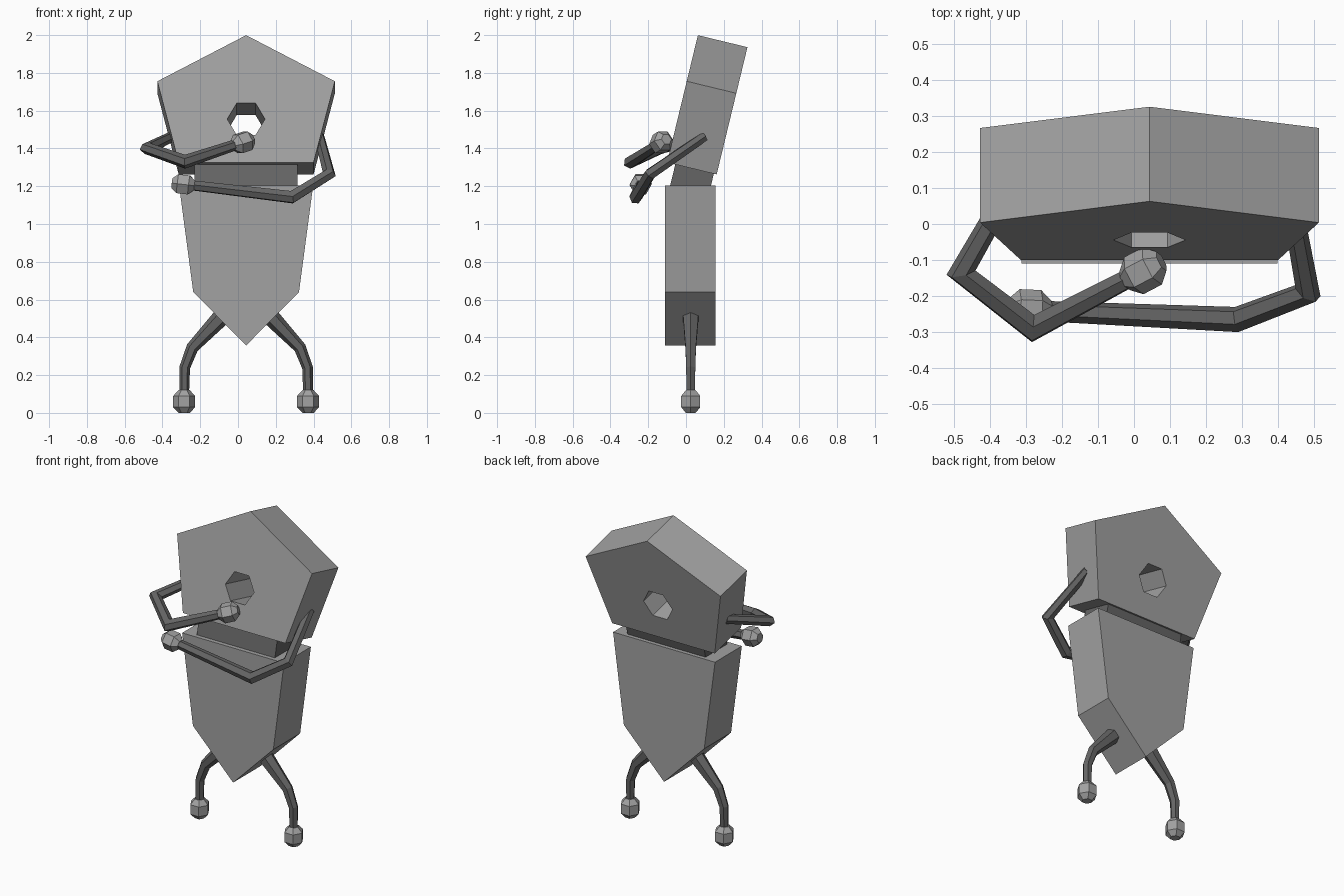
import bpy, bmesh, math
from mathutils import Vector, Matrix

if "Cube" in bpy.data.objects:
    bpy.data.objects.remove(bpy.data.objects["Cube"])

CX = 0.043                       # symmetry line of head, body and legs
TILT = math.radians(-13.6)       # head leans back


def material(name, v):
    m = bpy.data.materials.new(name)
    m.diffuse_color = (v, v, v, 1)
    m.use_nodes = True
    m.node_tree.nodes["Principled BSDF"].inputs["Base Color"].default_value = m.diffuse_color
    return m


LIGHT = material("light grey", 0.36)
DARK = material("dark grey", 0.13)


def finish(name, bm, mat):
    bmesh.ops.recalc_face_normals(bm, faces=bm.faces)
    me = bpy.data.meshes.new(name)
    bm.to_mesh(me)
    bm.free()
    me.materials.append(mat)
    ob = bpy.data.objects.new(name, me)
    bpy.context.collection.objects.link(ob)
    return ob


def prism(name, pts, y0, y1, mat, loc, tilt=0.0):
    """Profile in x/z pushed through from y0 to y1."""
    bm = bmesh.new()
    f = bm.faces.new([bm.verts.new((x, y0, z)) for x, z in pts])
    ext = bmesh.ops.extrude_face_region(bm, geom=[f])["geom"]
    moved = [v for v in ext if isinstance(v, bmesh.types.BMVert)]
    bmesh.ops.translate(bm, verts=moved, vec=(0, y1 - y0, 0))
    # extruding may leave or remove the starting cap: make sure it is closed
    bmesh.ops.holes_fill(bm, edges=[e for e in bm.edges if e.is_boundary], sides=0)
    bm.transform(Matrix.Translation(loc) @ Matrix.Rotation(tilt, 4, "X"))
    return finish(name, bm, mat)


def tube(name, path, radii, mat, ref, sides=6):
    """Six-sided mitred tube along a path."""
    P = [Vector(p) for p in path]
    segs = [(b - a).normalized() for a, b in zip(P, P[1:])]
    bm = bmesh.new()
    u = Vector(ref).cross(segs[0]).normalized()
    v = segs[0].cross(u)
    angles = [2 * math.pi * i / sides for i in range(sides)]
    offs = [u * math.cos(a) + v * math.sin(a) for a in angles]
    rings = []
    for i, p in enumerate(P):
        t = segs[max(i - 1, 0)]
        out = segs[min(i, len(segs) - 1)]
        n = (t + out).normalized()
        offs = [o - t * o.dot(t) for o in offs]            # square to segment
        offs = [o - t * (o.dot(n) / t.dot(n)) for o in offs]  # onto mitre plane
        rings.append([bm.verts.new(p + o * radii[i]) for o in offs])
    for a, b in zip(rings, rings[1:]):
        for i in range(sides):
            j = (i + 1) % sides
            bm.faces.new((a[i], a[j], b[j], b[i]))
    bm.faces.new(rings[0])
    bm.faces.new(rings[-1])
    return finish(name, bm, mat)


def knob(name, centre, axis, ref):
    """Faceted ball for hands and feet."""
    c, d = Vector(centre), Vector(axis).normalized()
    tube(name, [c + d * k for k in (-0.06, -0.03, 0.03, 0.06)],
         [0.03, 0.058, 0.058, 0.03], LIGHT, ref)


# Head: leaning pentagon slab with a hexagonal hole
head_loc = (CX, -0.10, 1.326)
head = prism("head", [(-0.357, 0), (0.357, 0), (0.47, 0.442), (0, 0.693), (-0.47, 0.442)],
             0, 0.27, LIGHT, head_loc, TILT)
hexagon = [(0.1 * math.cos(k * math.pi / 3), 0.236 + 0.1 * math.sin(k * math.pi / 3))
           for k in range(6)]
cutter = prism("hole_cutter", hexagon, -0.1, 0.4, LIGHT, head_loc, TILT)
cutter.hide_render = True
cutter.hide_viewport = True
cut = head.modifiers.new("hole", "BOOLEAN")
cut.operation = "DIFFERENCE"
cut.solver = "EXACT"
cut.object = cutter

# Neck block
prism("neck", [(-0.272, -0.06), (0.272, -0.06), (0.272, 0.11), (-0.272, 0.11)],
      -0.105, 0.105, DARK, (CX, 0.027, 1.215), TILT)

# Body: tapered slab ending in a point
prism("body", [(-0.355, 1.205), (-0.28, 0.64), (0, 0.357), (0.28, 0.64), (0.355, 1.205)],
      -0.11, 0.157, LIGHT, (CX, 0, 0))

# Legs and feet
for side, s in (("left", -1), ("right", 1)):
    path = [(CX + s * x, 0.025, z)
            for x, z in ((0.10, 0.54), (0.285, 0.345), (0.325, 0.24), (0.328, 0.08))]
    tube(side + "_leg", path, [0.05, 0.032, 0.028, 0.025], DARK, (0, 1, 0))
    knob(side + "_foot", (CX + s * 0.328, 0.025, 0.06), (0, 0, 1), (0, 1, 0))

# Folded arms and hands
arms = {
    "left": [(-0.345, 0.10, 1.465), (-0.48, -0.135, 1.40),
             (-0.28, -0.29, 1.33), (0.025, -0.13, 1.432)],
    "right": [(0.43, 0.10, 1.465), (0.483, -0.19, 1.265),
              (0.285, -0.265, 1.142), (-0.29, -0.24, 1.21)],
}
for side, path in arms.items():
    tube(side + "_arm", path, [0.028, 0.032, 0.035, 0.028], DARK, (0, 0, 1))
    knob(side + "_hand", path[-1], Vector(path[-1]) - Vector(path[-2]), (0, 0, 1))
